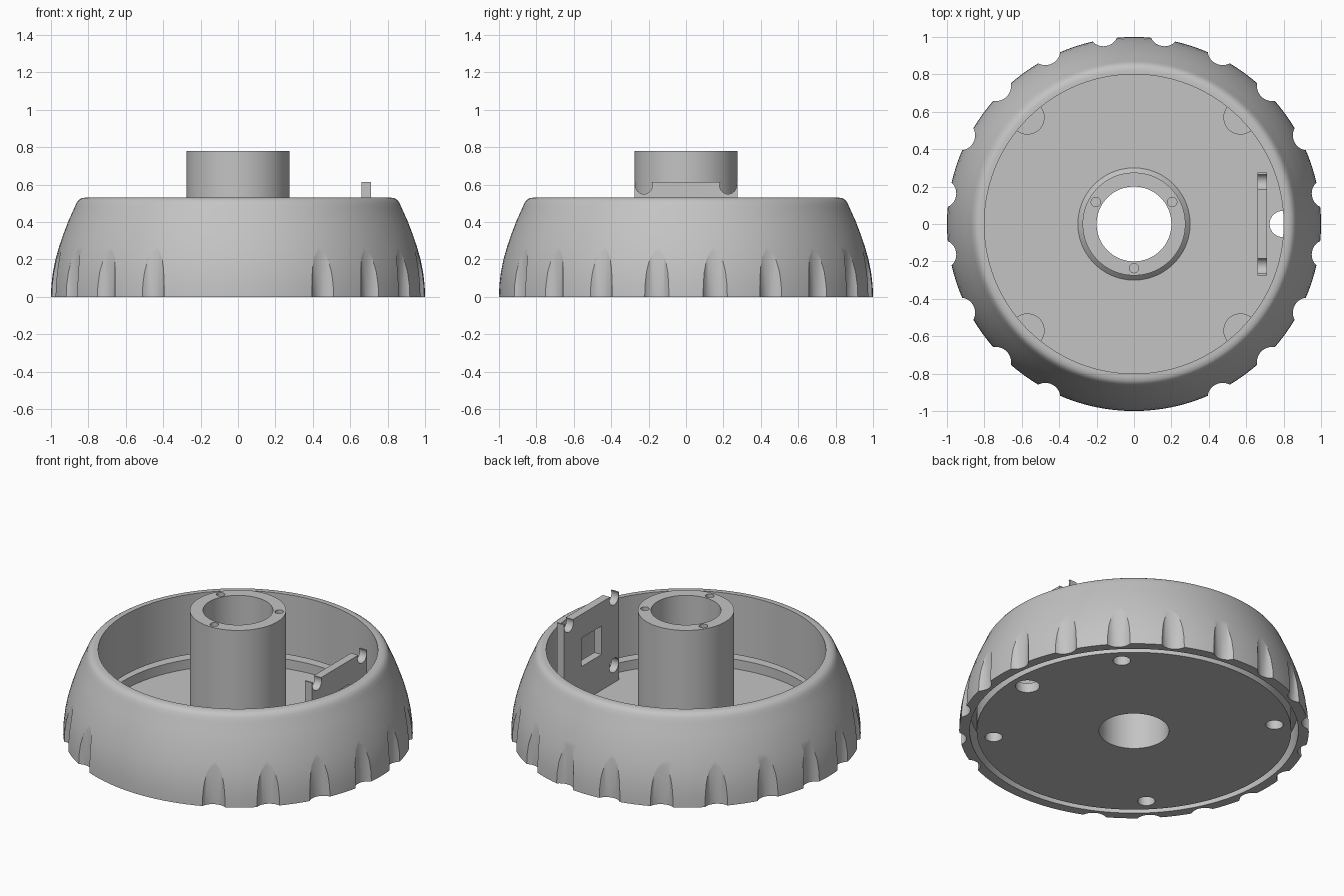
import bpy
import bmesh
from math import cos, sin, pi, radians
from mathutils import Matrix, Vector

default = bpy.data.objects.get("Cube")
if default:
    bpy.data.objects.remove(default)

COLOR = (0.55, 0.55, 0.55, 1)
grey = bpy.data.materials.new("plain grey")
grey.use_nodes = True
grey.diffuse_color = COLOR
grey.node_tree.nodes["Principled BSDF"].inputs["Base Color"].default_value = COLOR


def make_object(name, bm):
    bmesh.ops.recalc_face_normals(bm, faces=bm.faces)
    mesh = bpy.data.meshes.new(name)
    bm.to_mesh(mesh)
    bm.free()
    mesh.materials.append(grey)
    obj = bpy.data.objects.new(name, mesh)
    bpy.context.collection.objects.link(obj)
    return obj


def lathe(name, profile, steps=120):
    """Revolve a closed (radius, height) outline about z."""
    bm = bmesh.new()
    verts = [bm.verts.new((r, 0, z)) for r, z in profile]
    edges = [bm.edges.new((a, b)) for a, b in zip(verts, verts[1:] + verts[:1])]
    bmesh.ops.spin(bm, geom=verts + edges, cent=(0, 0, 0), axis=(0, 0, 1),
                   angle=2 * pi, steps=steps, use_duplicate=False)
    bmesh.ops.remove_doubles(bm, verts=bm.verts, dist=0.0001)
    return make_object(name, bm)


def add_rod(bm, x, y, z0, z1, radius, segments=32):
    bmesh.ops.create_cone(bm, cap_ends=True, segments=segments, radius1=radius,
                          radius2=radius, depth=z1 - z0,
                          matrix=Matrix.Translation((x, y, (z0 + z1) / 2)))


def add_box(bm, center, size):
    bmesh.ops.create_cube(bm, size=1, matrix=Matrix.Translation(center)
                          @ Matrix.Diagonal(Vector(size)).to_4x4())


def cut(target, bm):
    cutter = make_object("cutter", bm)
    cutter.hide_render = True
    mod = target.modifiers.new("cut", "BOOLEAN")
    mod.operation = "DIFFERENCE"
    mod.solver = "EXACT"
    mod.object = cutter
    bpy.context.view_layer.objects.active = target
    bpy.ops.object.modifier_apply(modifier=mod.name)
    bpy.data.objects.remove(cutter)


def polar(radius, degrees):
    return radius * cos(radians(degrees)), radius * sin(radians(degrees))


# Domed outer shell with a stepped opening underneath
shell = lathe("outer_shell", [
    (0.94, 0), (1.0, 0), (0.998, 0.06), (0.99, 0.13), (0.976, 0.2), (0.956, 0.27),
    (0.932, 0.34), (0.905, 0.41), (0.873, 0.48), (0.864, 0.502), (0.852, 0.518),
    (0.838, 0.527), (0.82, 0.53), (0.8, 0.53), (0.8, 0.15), (0.94, 0.15)])

# Finger flutes round the lower edge, leaving the front smooth
flutes = bmesh.new()
for i in range(20):
    angle = 9 + 18 * i
    if abs(angle - 270) > 10:
        add_rod(flutes, *polar(1.043, angle), -0.1, 0.4, 0.08)
cut(shell, flutes)

# Base plate with raised lip and central hub
base = lathe("base_and_hub", [
    (0.2, 0), (0.9, 0), (0.9, 0.12), (0.8, 0.12), (0.8, 0.06), (0.3, 0.06),
    (0.275, 0.085), (0.275, 0.78), (0.2, 0.78)])


def base_screw_holes():
    bm = bmesh.new()
    for angle in range(45, 360, 90):
        add_rod(bm, *polar(0.806, angle), -0.1, 0.1, 0.05)
    return bm


# Screw holes, cable hole and blind holes in the hub top
holes = base_screw_holes()
add_rod(holes, 0.795, 0, -0.1, 0.3, 0.07)
for angle in (30, 150, 270):
    add_rod(holes, *polar(0.236, angle), 0.6, 0.9, 0.025, 24)
cut(base, holes)

# Low screw bosses on the floor
bosses_bm = bmesh.new()
for angle in range(45, 360, 90):
    add_rod(bosses_bm, *polar(0.806, angle), 0.03, 0.118, 0.092, 40)
bosses = make_object("screw_bosses", bosses_bm)
cut(bosses, base_screw_holes())

# Upright mounting plate with window and four screw holes
plate_bm = bmesh.new()
add_box(plate_bm, (0.685, 0, 0.335), (0.05, 0.55, 0.56))
plate = make_object("mounting_plate", plate_bm)
openings = bmesh.new()
add_box(openings, (0.685, 0, 0.375), (0.2, 0.2, 0.18))
for y in (-0.225, 0.225):
    for z in (0.17, 0.595):
        bmesh.ops.create_cone(
            openings, cap_ends=True, segments=32, radius1=0.045, radius2=0.045, depth=0.2,
            matrix=Matrix.Translation((0.685, y, z)) @ Matrix.Rotation(pi / 2, 4, "Y"))
cut(plate, openings)

# Smooth curved walls, crisp edges
bpy.ops.object.select_all(action="DESELECT")
for obj in (shell, base, bosses, plate):
    obj.select_set(True)
bpy.context.view_layer.objects.active = shell
bpy.ops.object.shade_smooth_by_angle(angle=radians(30))
